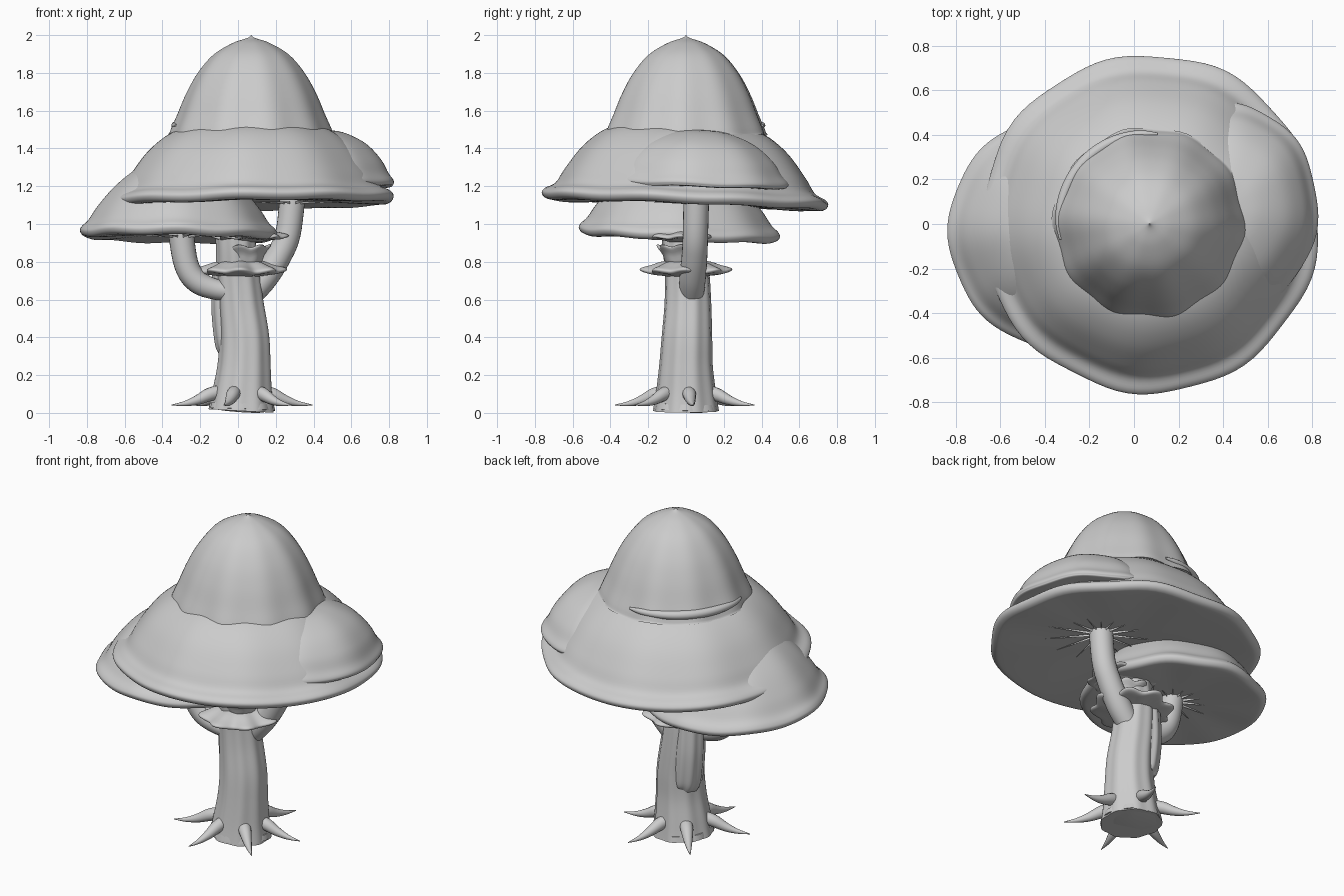
import bpy, bmesh, math
from mathutils import Vector

if "Cube" in bpy.data.objects:
    bpy.data.objects.remove(bpy.data.objects["Cube"])

grey = bpy.data.materials.new("pale grey")
grey.diffuse_color = (0.6, 0.6, 0.6, 1)
grey.use_nodes = True
grey.node_tree.nodes["Principled BSDF"].inputs["Base Color"].default_value = grey.diffuse_color


def spline(pts, steps):
    """Smooth curve through points of any dimension."""
    p = [pts[0]] + list(pts) + [pts[-1]]
    out = []
    for i in range(1, len(p) - 2):
        for s in range(steps):
            t = s / steps
            out.append(tuple(
                0.5 * (2 * b + (c - a) * t + (2 * a - 5 * b + 4 * c - d) * t * t
                       + (3 * b - a - 3 * c + d) * t ** 3)
                for a, b, c, d in zip(*p[i - 1:i + 3])))
    return out + [tuple(pts[-1])]


def skin(name, rings, angle=50):
    """Bridge equal rings of points and close both ends."""
    bm = bmesh.new()
    rows = [[bm.verts.new(v) for v in ring] for ring in rings]
    n = len(rows[0])
    for a, b in zip(rows, rows[1:]):
        for i in range(n):
            j = (i + 1) % n
            bm.faces.new((a[i], a[j], b[j], b[i]))
    bm.faces.new(rows[0][::-1])
    bm.faces.new(rows[-1])
    bmesh.ops.recalc_face_normals(bm, faces=bm.faces)
    for f in bm.faces:
        f.smooth = True
    me = bpy.data.meshes.new(name)
    bm.to_mesh(me)
    bm.free()
    me.set_sharp_from_angle(angle=math.radians(angle))
    me.materials.append(grey)
    ob = bpy.data.objects.new(name, me)
    bpy.context.collection.objects.link(ob)
    return ob


def lathe(name, profile, centre, lobes=9, wave=0.02, zwave=0.0, tilt=(0, 0),
          phase=0.0, steps=5, n=96, scale=(1, 1)):
    """Turned shape with a lobed edge that fades towards the axis."""
    prof = spline(profile, steps)
    rmax = max(p[0] for p in prof)
    rings = []
    for r, z in prof:
        r = max(r, 0.002)
        k = (r / rmax) ** 2
        ring = []
        for i in range(n):
            a = 2 * math.pi * i / n
            w = math.cos(lobes * a + phase) + 0.35 * math.cos((lobes - 4) * a + 1)
            rr = r * (1 + wave * k * w)
            x, y = scale[0] * rr * math.cos(a), scale[1] * rr * math.sin(a)
            ring.append((centre[0] + x, centre[1] + y,
                         z + zwave * k * w + tilt[0] * x + tilt[1] * y))
        rings.append(ring)
    return skin(name, rings)


def tube(name, path, flutes=0, depth=0.0, n=24, steps=6, ref=(0, 1, 0)):
    """Round limb along points of (x, y, z, radius)."""
    pts = spline(path, steps)
    rings = []
    for i, p in enumerate(pts):
        c = Vector(p[:3])
        d = (Vector(pts[min(i + 1, len(pts) - 1)][:3])
             - Vector(pts[max(i - 1, 0)][:3])).normalized()
        u = d.cross(Vector(ref)).normalized()
        v = d.cross(u)
        ring = []
        for k in range(n):
            a = 2 * math.pi * k / n
            r = max(p[3], 0.001) * (1 + depth * math.cos(flutes * a))
            ring.append(c + r * (math.cos(a) * u + math.sin(a) * v))
        rings.append(ring)
    return skin(name, rings)


# Large bell crown with a small point on top
lathe("bell_crown", [(0, 2.0), (0.02, 1.985), (0.10, 1.957), (0.20, 1.895),
                     (0.28, 1.80), (0.34, 1.69), (0.387, 1.575), (0.424, 1.483),
                     (0.41, 1.472), (0.2, 1.47)],
      (0.07, 0), lobes=10, wave=0.014, zwave=0.004, phase=0.6)

# Wide brim under the crown
lathe("main_brim", [(0.25, 1.55), (0.42, 1.488), (0.54, 1.395), (0.635, 1.27),
                    (0.685, 1.19), (0.74, 1.158), (0.757, 1.133), (0.737, 1.105),
                    (0.68, 1.10), (0.45, 1.11), (0.2, 1.125), (0.0, 1.14)],
      (0.07, 0), lobes=9, wave=0.010, zwave=0.004, tilt=(0.015, -0.04), phase=2.6)

# Lower cap on the left
lathe("left_cap", [(0, 1.36), (0.12, 1.34), (0.24, 1.28), (0.35, 1.19),
                   (0.44, 1.085), (0.49, 1.01), (0.525, 0.975), (0.535, 0.95),
                   (0.515, 0.925), (0.46, 0.922), (0.25, 0.935), (0, 0.95)],
      (-0.315, -0.035), lobes=8, wave=0.009, zwave=0.005, tilt=(-0.015, -0.045),
      scale=(0.965, 0.985))

# Small cap lying over the brim on the right
lathe("right_cap", [(0, 1.50), (0.12, 1.485), (0.24, 1.425), (0.32, 1.34),
                    (0.36, 1.265), (0.385, 1.228), (0.385, 1.208), (0.36, 1.197),
                    (0.2, 1.20), (0, 1.21)],
      (0.435, 0.07), lobes=7, wave=0.014, zwave=0.003, tilt=(0, -0.03), phase=1.5,
      scale=(1, 1.2))

# Rolled lip on the back left of the crown
arc = []
for i in range(11):
    a = math.radians(85 + 10.5 * i)
    arc.append((0.07 + 0.405 * math.cos(a), 0.405 * math.sin(a), 1.522,
                0.006 + 0.02 * math.sin(math.pi * i / 10) ** 0.5))
tube("crown_lip", arc, n=12, steps=3, ref=(0, 0, 1))

# Fluted trunk and a slab of bark on its back
tube("trunk", [(0.02, 0, 0.01, 0.172), (0.025, 0, 0.1, 0.158),
               (0.035, 0, 0.25, 0.14), (0.035, 0.005, 0.4, 0.132),
               (0.015, 0.01, 0.58, 0.122), (0.0, 0.005, 0.75, 0.115),
               (-0.01, -0.02, 0.9, 0.105), (-0.02, -0.02, 1.1, 0.11)],
     flutes=9, depth=0.025, n=72)
tube("bark_slab", [(-0.02, 0.035, 0.345, 0.08), (-0.03, 0.037, 0.38, 0.09),
                   (-0.045, 0.04, 0.55, 0.092), (-0.05, 0.035, 0.74, 0.085)],
     flutes=9, depth=0.04, n=54)

# Ragged foot under the trunk
foot = []
for r, z in ((0.165, 0.05), (0.172, 0.018), (0.10, 0.008)):
    foot.append([(0.02 + r * math.cos(a) * (1 + 0.03 * math.cos(7 * a)),
                  r * math.sin(a) * (1 + 0.03 * math.cos(7 * a)),
                  z + 0.008 * math.cos(a + 2.5))
                 for a in [2 * math.pi * i / 42 for i in range(42)]])
skin("trunk_foot", foot)

# Curved arms carrying the side cap and the main brim
tube("left_arm", [(0.0, -0.03, 0.645, 0.05), (-0.11, -0.03, 0.652, 0.054),
                  (-0.215, -0.03, 0.695, 0.062), (-0.275, -0.03, 0.79, 0.065),
                  (-0.305, -0.03, 0.98, 0.068)])
tube("right_arm", [(0.07, 0.03, 0.63, 0.065), (0.14, 0.035, 0.715, 0.07),
                   (0.215, 0.045, 0.83, 0.068), (0.265, 0.05, 0.95, 0.067),
                   (0.29, 0.055, 1.16, 0.068)])

# Ruffled collars around the upper trunk
lathe("lower_collar", [(0.08, 0.808), (0.13, 0.797), (0.18, 0.776), (0.215, 0.762),
                       (0.222, 0.75), (0.205, 0.738), (0.15, 0.73), (0.08, 0.72)],
      (0.015, 0.0), lobes=8, wave=0.085, zwave=0.006, steps=3)
lathe("middle_collar", [(0.07, 0.77), (0.085, 0.80), (0.10, 0.84), (0.125, 0.875),
                        (0.118, 0.885), (0.08, 0.87)],
      (0.04, -0.025), lobes=7, wave=0.07, zwave=0.008, steps=3)
lathe("upper_collar", [(0.06, 0.985), (0.11, 0.965), (0.17, 0.945), (0.19, 0.934),
                       (0.18, 0.922), (0.12, 0.918), (0.06, 0.905)],
      (0.06, -0.025), lobes=8, wave=0.08, zwave=0.006, steps=3)

# Thorn roots spreading from the base
for i, deg in enumerate((-161, -103, -45, 6, 70, 130)):
    c, s = math.cos(math.radians(deg)), math.sin(math.radians(deg))
    tube("root_%d" % (i + 1),
         [(0.012 + r * c, r * s, z, w) for r, z, w in
          ((0.10, 0.115, 0.036), (0.17, 0.098, 0.036), (0.24, 0.068, 0.026),
           (0.31, 0.049, 0.014), (0.385, 0.042, 0.002))],
         n=14, steps=4, ref=(0, 0, 1))


# Thin gill blades radiating beneath the caps
def gills(name, cx, cy, z, r0, r1, count):
    bm = bmesh.new()
    for i in range(count):
        a = 2 * math.pi * i / count
        d = Vector((math.cos(a), math.sin(a), 0))
        t = Vector((-d.y, d.x, 0)) * 0.002
        c = Vector((cx, cy, z))
        p = [c + d * r0 + t, c + d * r0 - t, c + d * r1]
        low = bm.verts.new(c + d * r0 - Vector((0, 0, 0.014)))
        top = [bm.verts.new(v) for v in p]
        bm.faces.new(top)
        for k in range(3):
            bm.faces.new((top[k], low, top[(k + 1) % 3]))
    bmesh.ops.recalc_face_normals(bm, faces=bm.faces)
    me = bpy.data.meshes.new(name)
    bm.to_mesh(me)
    bm.free()
    me.materials.append(grey)
    bpy.context.collection.objects.link(bpy.data.objects.new(name, me))


gills("main_gills", 0.29, 0.055, 1.12, 0.06, 0.32, 14)
gills("left_gills", -0.305, -0.03, 0.942, 0.06, 0.26, 14)
